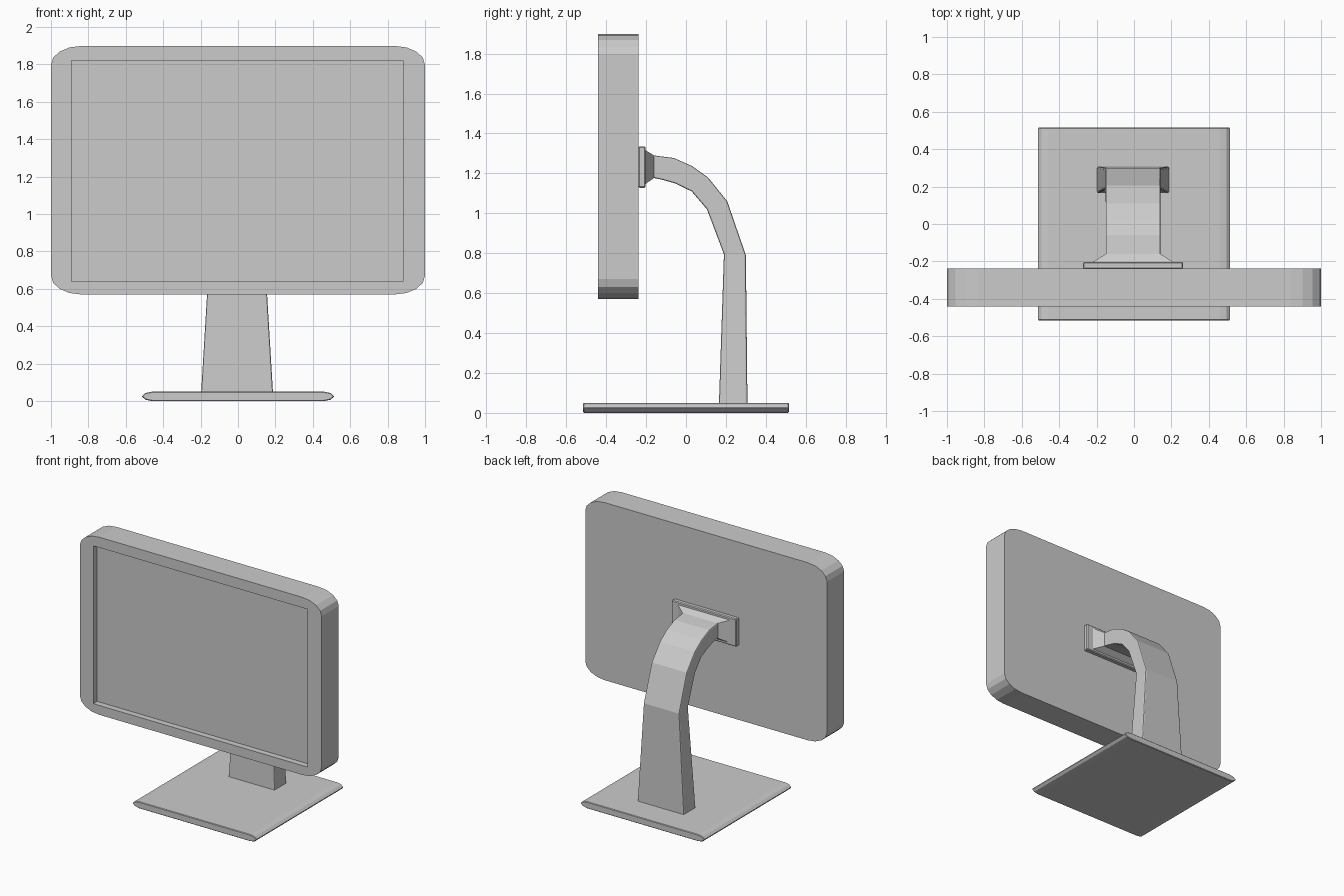
import bpy, bmesh, math

if "Cube" in bpy.data.objects:
    bpy.data.objects.remove(bpy.data.objects["Cube"])


def finish(name, bm):
    bmesh.ops.recalc_face_normals(bm, faces=bm.faces)
    mesh = bpy.data.meshes.new(name)
    bm.to_mesh(mesh)
    bm.free()
    ob = bpy.data.objects.new(name, mesh)
    bpy.context.collection.objects.link(ob)
    return ob


def loft(name, rings, caps=True):
    """Skin a list of equally long point rings."""
    bm = bmesh.new()
    loops = [[bm.verts.new(p) for p in ring] for ring in rings]
    for a, b in zip(loops, loops[1:]):
        n = len(a)
        for i in range(n):
            j = (i + 1) % n
            bm.faces.new((a[i], a[j], b[j], b[i]))
    if caps:
        bm.faces.new(loops[0])
        bm.faces.new(loops[-1])
    return finish(name, bm)


def bevel(ob, width, segments=2, angle=50):
    m = ob.modifiers.new("Bevel", "BEVEL")
    m.width, m.segments = width, segments
    m.limit_method, m.angle_limit = "ANGLE", math.radians(angle)


# Screen casing: rounded slab with a recessed display
CORNER_STEPS, RX, RZ = 4, 0.16, 0.10
FRONT, BACK, DEPTH, CZ, HZ = -0.44, -0.238, 0.045, 1.234, 0.664
signs = [(1, 1), (-1, 1), (-1, -1), (1, -1)]
outline = []
for c, (sx, sz) in enumerate(signs):
    for k in range(CORNER_STEPS + 1):
        a = math.pi / 2 * (c + k / CORNER_STEPS)
        outline.append((sx * (1 - RX) + RX * math.cos(a),
                        CZ + sz * (HZ - RZ) + RZ * math.sin(a)))
bm = bmesh.new()
front = [bm.verts.new((x, FRONT, z)) for x, z in outline]
back = [bm.verts.new((x, BACK, z)) for x, z in outline]
rim, display = ([bm.verts.new((-0.003 + sx * 0.886, y, 1.23 + sz * 0.59)) for sx, sz in signs]
                for y in (FRONT, FRONT + DEPTH))
n = len(outline)
for i in range(n):
    j = (i + 1) % n
    bm.faces.new((front[i], front[j], back[j], back[i]))
    ri, rj = rim[i // (CORNER_STEPS + 1)], rim[j // (CORNER_STEPS + 1)]
    bm.faces.new((front[i], front[j], rj) if ri is rj else (front[i], front[j], rj, ri))
for i in range(4):
    j = (i + 1) % 4
    bm.faces.new((rim[i], rim[j], display[j], display[i]))
bm.faces.new(back)
bm.faces.new(display)
finish("screen", bm)

# Foot plate: rounded left and right edges, extruded front to back
half = [(0.46, 0.0), (0.495, 0.007), (0.515, 0.025), (0.495, 0.043), (0.46, 0.05)]
section = half + [(-x, z) for x, z in reversed(half)]
foot = loft("foot_plate", [[(x, y, z) for x, z in section] for y in (-0.515, 0.515)])
bevel(foot, 0.004, 1, 80)

# Curved arm: half width, outer (y, z), inner (y, z)
CX = -0.005
stations = [
    (0.192, 0.308, 0.045, 0.165, 0.045),
    (0.147, 0.300, 0.790, 0.190, 0.795),
    (0.146, 0.207, 1.060, 0.105, 1.020),
    (0.146, 0.110, 1.180, 0.028, 1.110),
    (0.146, 0.030, 1.237, -0.055, 1.150),
    (0.146, -0.060, 1.277, -0.110, 1.166),
    (0.146, -0.160, 1.290, -0.160, 1.177),
]


def ring(w, yo, zo, yi, zi):
    return [(CX - w, yo, zo), (CX + w, yo, zo), (CX + w, yi, zi), (CX - w, yi, zi)]


arm = loft("arm", [ring(*s) for s in stations], caps=False)
bevel(arm, 0.008)

# Flared neck joining the arm to the mount
loft("neck_flare", [ring(*stations[-1]), ring(0.22, -0.206, 1.318, -0.206, 1.145)])

# Mounting plate on the back of the screen
plate = loft("mount_plate", [ring(0.268, y, 1.336, y, 1.128) for y in (-0.24, -0.203)])
bevel(plate, 0.006, 1)
